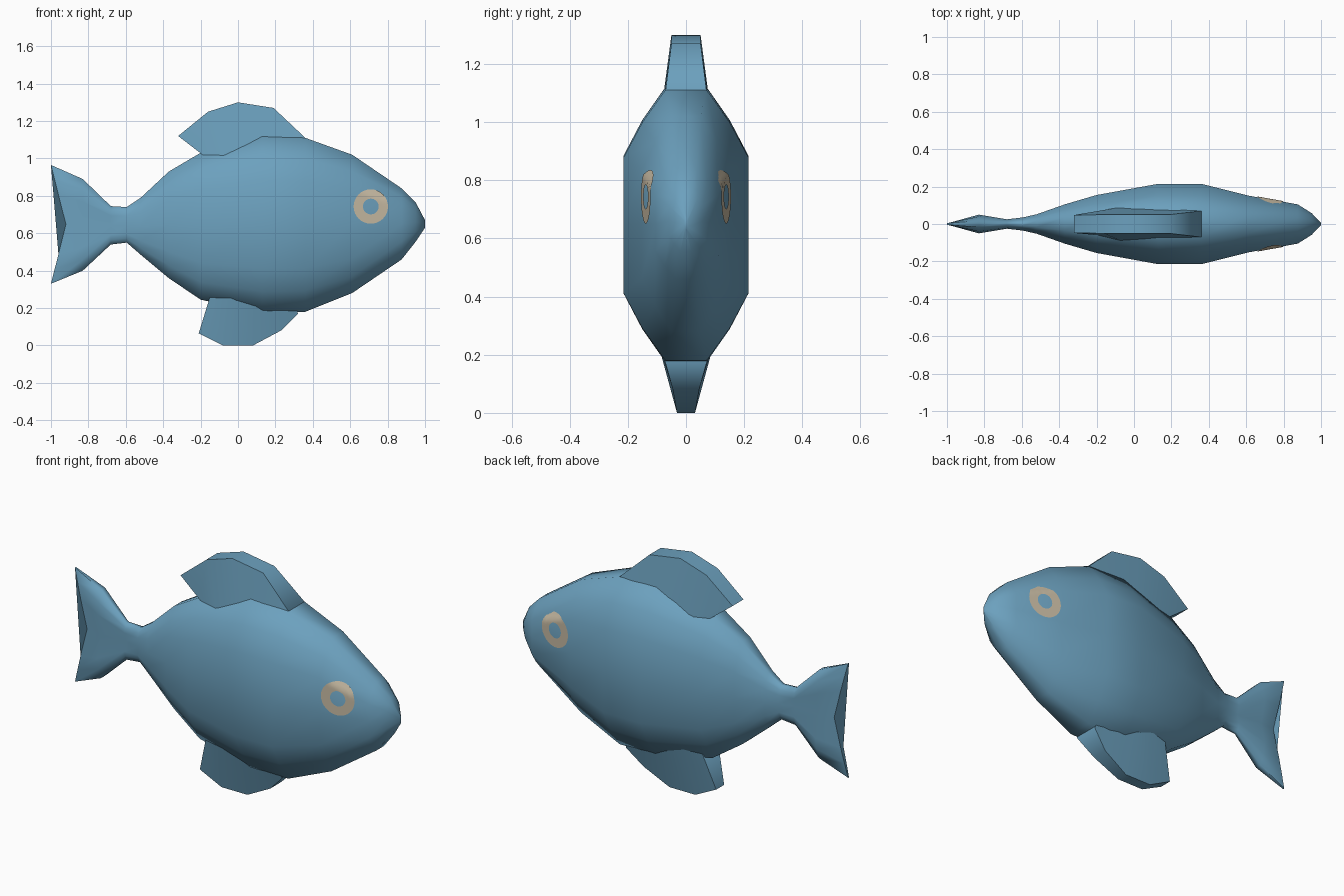
import bpy, bmesh, math
from mathutils import Vector
from mathutils.bvhtree import BVHTree

if "Cube" in bpy.data.objects:
    bpy.data.objects.remove(bpy.data.objects["Cube"])


def material(name, rgb):
    m = bpy.data.materials.new(name)
    m.diffuse_color = (*rgb, 1)
    m.use_nodes = True
    m.node_tree.nodes["Principled BSDF"].inputs["Base Color"].default_value = m.diffuse_color
    return m


BLUE = material("fish_blue", (0.15, 0.355, 0.515))
TAN = material("eye_tan", (0.58, 0.50, 0.37))


def finish(bm, name, mat, angle=60):
    bmesh.ops.recalc_face_normals(bm, faces=bm.faces[:])
    me = bpy.data.meshes.new(name)
    bm.to_mesh(me)
    bm.free()
    ob = bpy.data.objects.new(name, me)
    bpy.context.collection.objects.link(ob)
    me.materials.append(mat)
    bpy.ops.object.select_all(action='DESELECT')
    ob.select_set(True)
    bpy.context.view_layer.objects.active = ob
    bpy.ops.object.shade_smooth_by_angle(angle=math.radians(angle))
    return ob


def loft(name, rings, mat):
    """Skin closed rings of equal point count and cap both ends."""
    bm = bmesh.new()
    vs = [[bm.verts.new(p) for p in r] for r in rings]
    n = len(vs[0])
    for a, b in zip(vs, vs[1:]):
        for i in range(n):
            j = (i + 1) % n
            bm.faces.new((a[i], a[j], b[j], b[i]))
    bm.faces.new(vs[0])
    bm.faces.new(vs[-1])
    return finish(bm, name, mat)


LEVELS = (-1, -0.76, -0.5, 0, 0.5, 0.76, 1)
ROUND = (0.33, 0.7, 1, 1, 1, 0.7, 0.33)
LOBES = (0.35, 0.8, 1, 0.5, 1, 0.8, 0.35)


def section(x, zb, zt, w, shape=ROUND, fork=0):
    """Symmetric cross-section; fork sweeps the top and bottom backwards."""
    zc, h = (zb + zt) / 2, (zt - zb) / 2
    side = [(x - fork * abs(t), w * s, zc + h * t) for t, s in zip(LEVELS, shape)]
    return side + [(px, -py, pz) for px, py, pz in reversed(side)]


# Body with forked tail
body = loft("body", [
    section(1.0, 0.63, 0.67, 0.006),
    section(0.95, 0.555, 0.765, 0.058),
    section(0.875, 0.46, 0.84, 0.105),
    section(0.61, 0.28, 1.02, 0.152),
    section(0.36, 0.18, 1.11, 0.215),
    section(0.13, 0.175, 1.12, 0.215),
    section(-0.2, 0.245, 1.03, 0.155),
    section(-0.37, 0.36, 0.93, 0.105),
    section(-0.52, 0.485, 0.79, 0.052),
    section(-0.595, 0.55, 0.74, 0.035),
    section(-0.68, 0.54, 0.745, 0.025, LOBES),
    section(-0.83, 0.40, 0.89, 0.05, LOBES),
    section(-0.92, 0.33, 0.965, 0.012, fork=0.08),
], BLUE)


def fin(name, pairs):
    """Each pair: outer x, z, half thickness, then root x, z, half thickness."""
    loft(name, [[(x, t, z), (x, -t, z), (rx, -rt, rz), (rx, rt, rz)]
                for x, z, t, rx, rz, rt in pairs], BLUE)


# Back fin
fin("dorsal_fin", [
    (0.36, 1.11, 0.07, 0.34, 1.0, 0.09),
    (0.19, 1.27, 0.05, 0.21, 1.0, 0.09),
    (0.0, 1.30, 0.05, 0.07, 1.0, 0.09),
    (-0.16, 1.25, 0.05, -0.07, 1.0, 0.09),
    (-0.32, 1.12, 0.048, -0.19, 1.02, 0.06),
])

# Belly fin
fin("belly_fin", [
    (0.32, 0.17, 0.07, 0.30, 0.29, 0.11),
    (0.23, 0.08, 0.045, 0.22, 0.29, 0.11),
    (0.08, 0.0, 0.031, 0.10, 0.29, 0.11),
    (-0.08, 0.0, 0.031, -0.03, 0.29, 0.10),
    (-0.21, 0.065, 0.035, -0.15, 0.26, 0.07),
])

# Eye rings laid on the body surface
me = body.data
tree = BVHTree.FromPolygons([v.co.copy() for v in me.vertices],
                            [tuple(p.vertices) for p in me.polygons])
for side, name in ((-1, "eye_ring_front"), (1, "eye_ring_back")):
    bm = bmesh.new()
    rows = []
    for r in (0.042, 0.058, 0.075, 0.092):
        row = []
        for k in range(32):
            a = math.tau * k / 32
            x, z = 0.71 + r * math.cos(a), 0.743 + r * math.sin(a)
            hit = tree.ray_cast(Vector((x, side, z)), Vector((0, -side, 0)))[0]
            row.append(bm.verts.new((x, hit.y + side * 0.004, z)))
        rows.append(row)
    for a, b in zip(rows, rows[1:]):
        for i in range(32):
            j = (i + 1) % 32
            f = (a[i], a[j], b[j], b[i])
            bm.faces.new(f)
    ob = finish(bm, name, TAN)
    # make sure the ring faces outwards
    if ob.data.polygons[0].normal.y * side < 0:
        ob.data.flip_normals()
